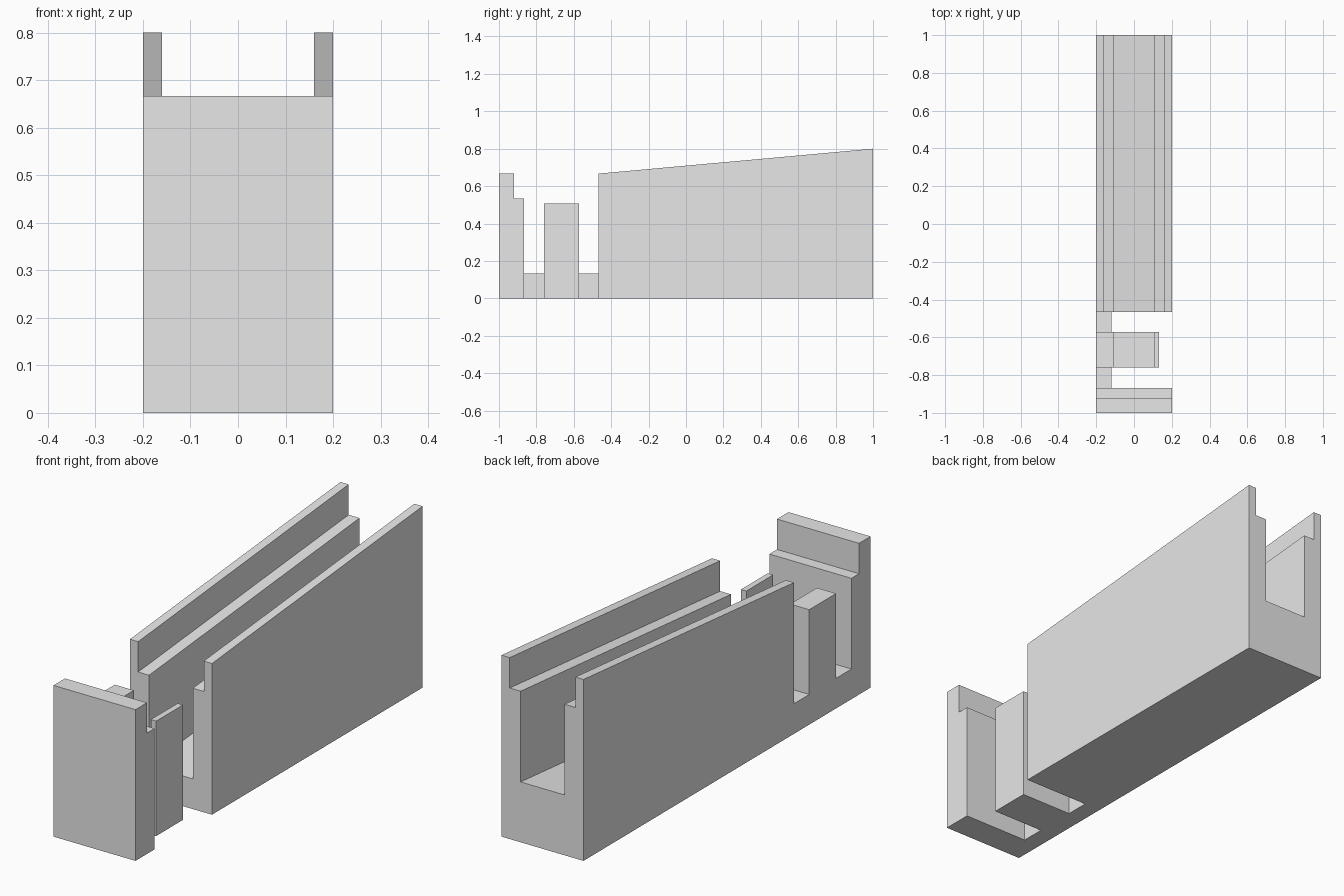
import bpy
import bmesh

cube = bpy.data.objects.get("Cube")
if cube:
    bpy.data.objects.remove(cube, do_unlink=True)

grey = bpy.data.materials.new("plain_grey")
grey.use_nodes = True
grey.diffuse_color = (0.8, 0.8, 0.8, 1)
grey.node_tree.nodes["Principled BSDF"].inputs["Base Color"].default_value = (0.8, 0.8, 0.8, 1)

HALF = 0.2       # half width of the whole body
FLOOR = 0.133    # thickness of the base
CHANNEL = 0.107  # half width of the channel
RISE = 0.133     # climb of the rear body from front to back


def prism(name, near, far):
    """Bridge two matching outlines into a closed solid."""
    bm = bmesh.new()
    a = [bm.verts.new(p) for p in near]
    b = [bm.verts.new(p) for p in far]
    bm.faces.new(a)
    bm.faces.new(b[::-1])
    for i in range(len(a)):
        j = (i + 1) % len(a)
        bm.faces.new((a[i], b[i], b[j], a[j]))
    bmesh.ops.recalc_face_normals(bm, faces=bm.faces)
    mesh = bpy.data.meshes.new(name)
    bm.to_mesh(mesh)
    bm.free()
    mesh.materials.append(grey)
    obj = bpy.data.objects.new(name, mesh)
    bpy.context.collection.objects.link(obj)
    return obj


def along_y(name, outline, y0, y1, rise=0):
    """Run an x-z outline from y0 to y1, lifting everything above the ground."""
    near = [(x, y0, z) for x, z in outline]
    far = [(x, y1, z + (rise if z > 0 else 0)) for x, z in outline]
    return prism(name, near, far)


# Long rear body: stepped channel whose walls, ledges and floor all climb
half = [(HALF, 0), (HALF, 0.667), (0.16, 0.667), (0.16, 0.533),
        (CHANNEL, 0.533), (CHANNEL, FLOOR)]
along_y("rear_channel", half + [(-x, z) for x, z in reversed(half)], -0.467, 1, RISE)

# Middle block: level channel with a thin wall on one side
top, inner = 0.507, 0.133
along_y("middle_block",
        [(-HALF, 0), (inner, 0), (inner, top), (CHANNEL, top), (CHANNEL, FLOOR),
         (-CHANNEL, FLOOR), (-CHANNEL, top), (-HALF, top)], -0.76, -0.573)

# Low strips joining the blocks across the two slots
for name, y0, y1 in (("front_strip", -0.867, -0.76), ("rear_strip", -0.573, -0.467)):
    along_y(name, [(-HALF, 0), (-0.12, 0), (-0.12, FLOOR), (-HALF, FLOOR)], y0, y1)

# Front block: full-width plate with a step behind it
step = [(-1, 0), (-0.867, 0), (-0.867, 0.533), (-0.92, 0.533), (-0.92, 0.667), (-1, 0.667)]
prism("front_block", [(-HALF, y, z) for y, z in step], [(HALF, y, z) for y, z in step])
